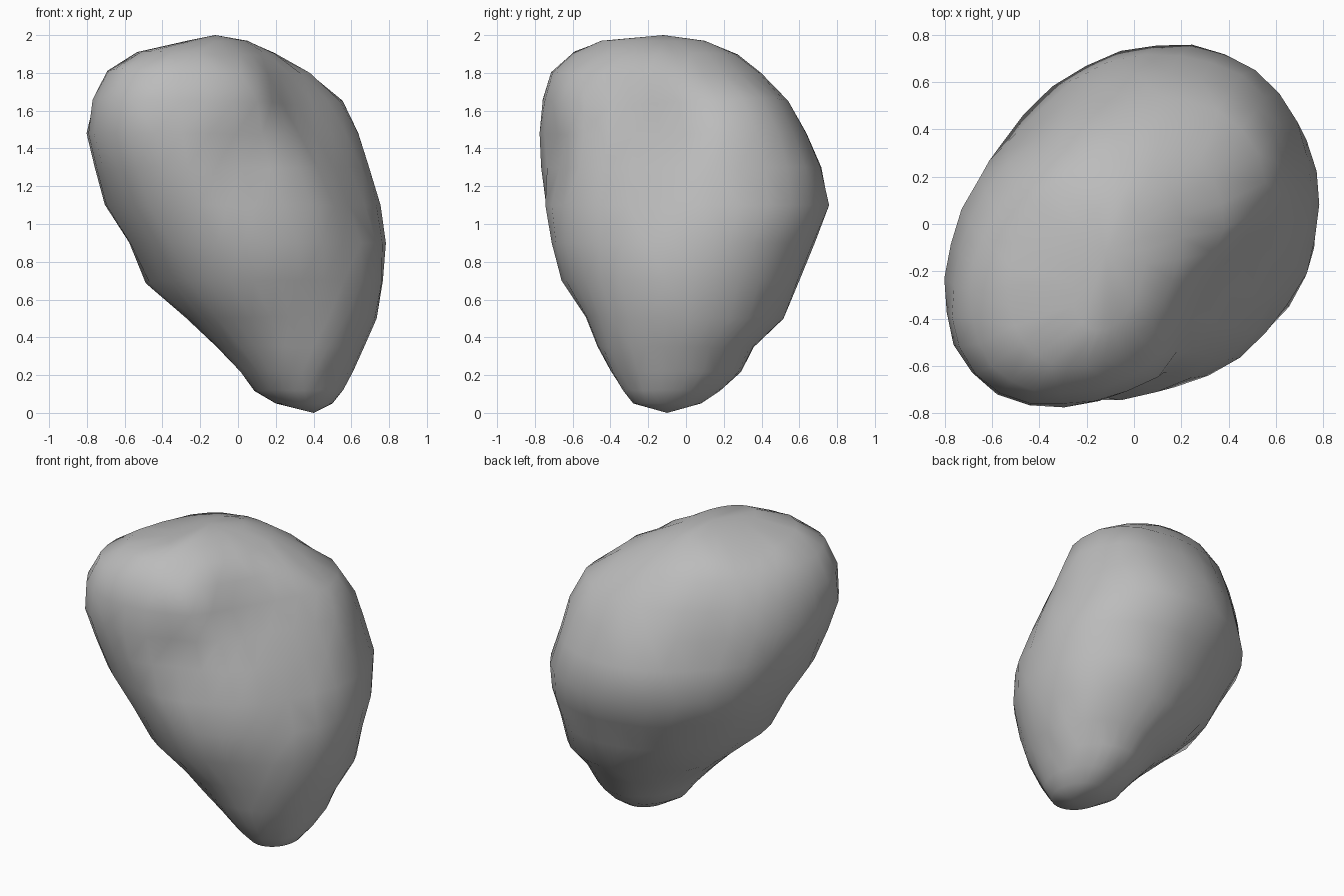
import bpy
import bmesh
import math
import random
from mathutils import Vector

random.seed(4)
SEGMENTS = 30

default_cube = bpy.data.objects.get("Cube")
if default_cube:
    bpy.data.objects.remove(default_cube, do_unlink=True)

# Plain stone colour
stone = bpy.data.materials.new("stone_grey")
stone.use_nodes = True
stone_colour = (0.5, 0.5, 0.5, 1)
stone.diffuse_color = stone_colour
stone.node_tree.nodes["Principled BSDF"].inputs["Base Color"].default_value = stone_colour

# Leaning cross-sections: height, min x, max x, min y, max y
SECTIONS = [
    (.05, .2, .5, -.28, .08),
    (.12, .09, .56, -.33, .18),
    (.22, .01, .61, -.4, .29),
    (.35, -.11, .67, -.47, .36),
    (.5, -.28, .735, -.55, .52),
    (.7, -.47, .77, -.66, .6),
    (.9, -.58, .785, -.71, .68),
    (1.1, -.71, .75, -.75, .76),
    (1.3, -.76, .69, -.765, .72),
    (1.48, -.79, .645, -.765, .64),
    (1.65, -.755, .565, -.75, .54),
    (1.8, -.68, .38, -.71, .4),
    (1.9, -.53, .2, -.6, .28),
    (1.97, -.27, .05, -.45, .1),
]

# Local hollows and swells: centre, reach, outward push
DENTS = [
    ((.25, -.3, 1.6), .2, -.06),
    ((.06, -.65, 1.37), .2, -.07),
    ((.3, -.6, .55), .2, -.03),
    ((-.45, .42, 1.4), .22, -.05),
    ((-.45, -.1, .72), .12, .03),
    ((-.6, -.6, 1.6), .3, .055),
    ((.45, .4, 1.6), .22, .03),
]

# Broad sloping face on the front left
FACE_NORMAL = Vector((.87, -.49, 0))


def bell(distance, reach):
    return math.exp(-(distance / reach) ** 2)


def ring_points(z, x0, x1, y0, y1):
    """Diagonal oval filling the given bounds, sliced by the sloping face."""
    tilt = -.04 + .28 * min(1, z / 1.4)
    face_limit = .34 + .43 * (1.85 - z)
    centre = Vector(((x0 + x1) / 2, (y0 + y1) / 2, z))
    points = []
    for i in range(SEGMENTS):
        t = math.tau * i / SEGMENTS
        p = centre + Vector((math.cos(t) * (x1 - x0) / 2,
                             math.sin(t + tilt) * (y1 - y0) / 2, 0))
        excess = max(0, p.dot(FACE_NORMAL) - face_limit)
        points.append(p - FACE_NORMAL * excess * .9)
    return points


# Boulder body, lofted between two poles
bm = bmesh.new()
rings = [[bm.verts.new(p) for p in ring_points(*row)] for row in SECTIONS]
bottom = bm.verts.new((.4, -.1, 0))
top = bm.verts.new((-.12, -.12, 2))
for i in range(SEGMENTS):
    j = (i + 1) % SEGMENTS
    bm.faces.new((bottom, rings[0][j], rings[0][i]))
    bm.faces.new((rings[-1][i], rings[-1][j], top))
    for low, high in zip(rings, rings[1:]):
        bm.faces.new((low[i], low[j], high[j], high[i]))

# Weathered hollows and slight roughness
bm.normal_update()
for ring in rings[1:-1]:
    for v in ring:
        push = sum(amount * bell((v.co - Vector(c)).length, reach)
                   for c, reach, amount in DENTS)
        v.co += v.normal * (push + random.uniform(-.006, .006))
bmesh.ops.triangulate(bm, faces=bm.faces[:])
bmesh.ops.recalc_face_normals(bm, faces=bm.faces[:])

mesh = bpy.data.meshes.new("boulder")
bm.to_mesh(mesh)
bm.free()
mesh.materials.append(stone)
boulder = bpy.data.objects.new("boulder", mesh)
bpy.context.collection.objects.link(boulder)
mesh.polygons.foreach_set("use_smooth", [True] * len(mesh.polygons))
